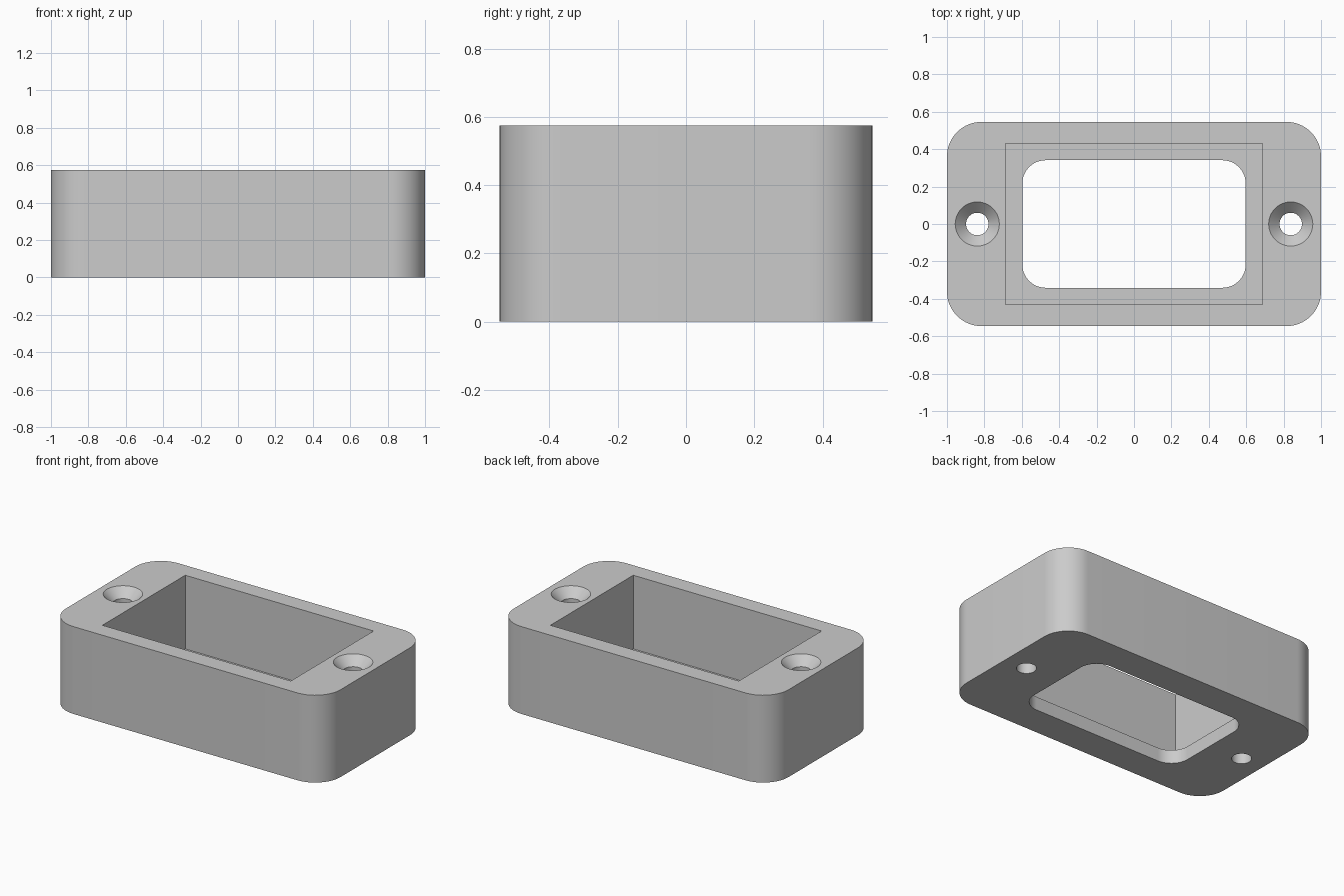
import bpy, bmesh, math

if "Cube" in bpy.data.objects:
    bpy.data.objects.remove(bpy.data.objects["Cube"], do_unlink=True)

HEIGHT = 0.575
FLOOR = 0.09
HOLE_X = 0.838

grey = bpy.data.materials.new("plain grey")
grey.use_nodes = True
colour = (0.6, 0.6, 0.6, 1)
grey.diffuse_color = colour
grey.node_tree.nodes["Principled BSDF"].inputs["Base Color"].default_value = colour


def finish(name, bm):
    bmesh.ops.recalc_face_normals(bm, faces=bm.faces)
    mesh = bpy.data.meshes.new(name)
    bm.to_mesh(mesh)
    bm.free()
    mesh.materials.append(grey)
    obj = bpy.data.objects.new(name, mesh)
    bpy.context.collection.objects.link(obj)
    return obj


def rounded_block(name, half_x, half_y, radius, z0, z1, steps=16):
    """Vertical prism over a rectangle, with rounded corners if radius > 0."""
    bm = bmesh.new()
    verts = []
    for i, (sx, sy) in enumerate([(1, 1), (-1, 1), (-1, -1), (1, -1)]):
        for k in range(steps + 1 if radius else 1):
            a = math.pi / 2 * (i + k / steps)
            verts.append(bm.verts.new((sx * (half_x - radius) + radius * math.cos(a),
                                       sy * (half_y - radius) + radius * math.sin(a), z0)))
    base = bm.faces.new(verts)
    top = bmesh.ops.extrude_face_region(bm, geom=[base])["geom"]
    bmesh.ops.translate(bm, vec=(0, 0, z1 - z0),
                        verts=[g for g in top if isinstance(g, bmesh.types.BMVert)])
    return finish(name, bm)


def screw_cutter(name, x, steps=48):
    """Straight hole that opens into a countersink, slightly past the top."""
    profile = [(0.06, -0.1), (0.06, HEIGHT - 0.058), (0.118, HEIGHT), (0.138, HEIGHT + 0.02)]
    bm = bmesh.new()
    rings = [[bm.verts.new((x + r * math.cos(2 * math.pi * k / steps),
                            r * math.sin(2 * math.pi * k / steps), z)) for k in range(steps)]
             for r, z in profile]
    for low, high in zip(rings, rings[1:]):
        for k in range(steps):
            n = (k + 1) % steps
            bm.faces.new((low[k], low[n], high[n], high[k]))
    bm.faces.new(rings[0])
    bm.faces.new(rings[-1])
    return finish(name, bm)


# Main body with rounded vertical corners
body = rounded_block("housing_frame", 1.0, 0.546, 0.185, 0, HEIGHT)

# Square pocket, rounded floor opening and two screw holes
cutters = [
    rounded_block("pocket_cutter", 0.686, 0.431, 0, FLOOR, HEIGHT + 0.1),
    rounded_block("opening_cutter", 0.597, 0.341, 0.125, -0.1, FLOOR + 0.1),
    screw_cutter("left_screw_cutter", HOLE_X),
    screw_cutter("right_screw_cutter", -HOLE_X),
]
bpy.context.view_layer.objects.active = body
for cutter in cutters:
    cutter.hide_render = True
    cut = body.modifiers.new(cutter.name, 'BOOLEAN')
    cut.operation = 'DIFFERENCE'
    cut.solver = 'EXACT'
    cut.object = cutter
    bpy.ops.object.modifier_apply(modifier=cut.name)
    bpy.data.objects.remove(cutter, do_unlink=True)

# Smooth curved walls, crisp rims
bpy.ops.object.select_all(action='DESELECT')
body.select_set(True)
bpy.ops.object.shade_smooth_by_angle(angle=math.radians(30))
